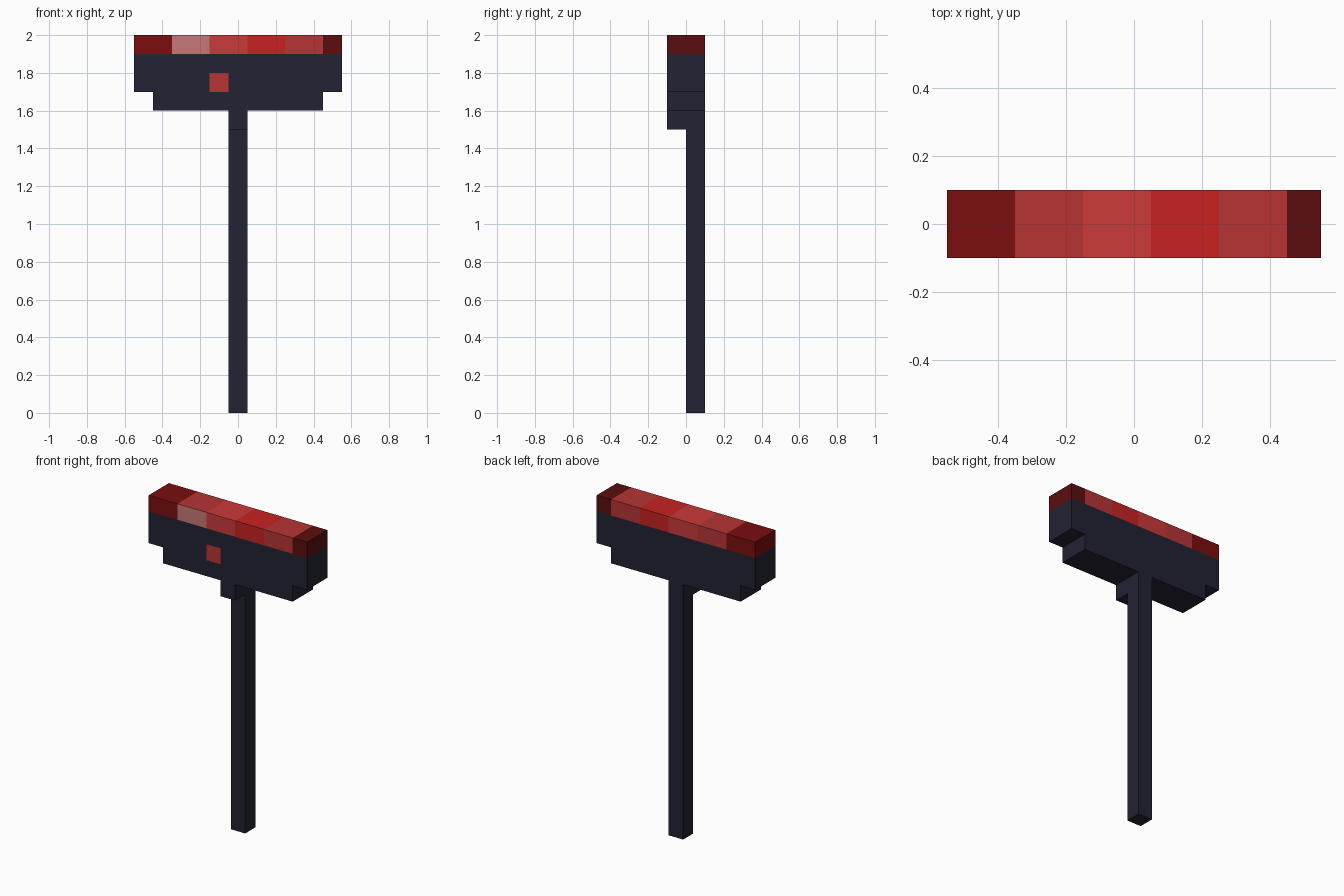
import bpy, bmesh
from mathutils import Vector

if "Cube" in bpy.data.objects:
    bpy.data.objects.remove(bpy.data.objects["Cube"])


def material(name, hex_code):
    srgb = [int(hex_code[i:i + 2], 16) / 255 for i in (0, 2, 4)]
    lin = [c / 12.92 if c <= 0.04045 else ((c + 0.055) / 1.055) ** 2.4 for c in srgb]
    m = bpy.data.materials.new(name)
    m.diffuse_color = (*lin, 1)
    m.use_nodes = True
    m.node_tree.nodes["Principled BSDF"].inputs["Base Color"].default_value = m.diffuse_color
    return m


frame = material("dark frame", "222233")
maroon = material("maroon", "7B0D0D")
deep_maroon = material("deep maroon", "5A0D0D")
soft_red = material("soft red", "B73434")
light_red = material("light red", "CA3A3A")
bright_red = material("bright red", "C82222")
pink = material("pale pink", "C87878")


def extrude_profile(name, points, depth, mats, cuts=(), rule=None):
    """Extrude a closed profile by a vector, slice it at planes, colour faces by rule."""
    bm = bmesh.new()
    face = bm.faces.new([bm.verts.new(p) for p in points])
    ext = bmesh.ops.extrude_face_region(bm, geom=[face], use_keep_orig=True)
    verts = [g for g in ext["geom"] if isinstance(g, bmesh.types.BMVert)]
    bmesh.ops.translate(bm, verts=verts, vec=depth)
    bmesh.ops.recalc_face_normals(bm, faces=bm.faces[:])
    for co, no in cuts:
        bmesh.ops.bisect_plane(bm, geom=bm.verts[:] + bm.edges[:] + bm.faces[:],
                               plane_co=co, plane_no=no, dist=1e-5)
    bm.normal_update()
    if rule:
        for f in bm.faces:
            f.material_index = rule(f.calc_center_bounds(), f.normal)
    mesh = bpy.data.meshes.new(name)
    bm.to_mesh(mesh)
    bm.free()
    for m in mats:
        mesh.materials.append(m)
    obj = bpy.data.objects.new(name, mesh)
    bpy.context.collection.objects.link(obj)
    return obj


X, Z = Vector((1, 0, 0)), Vector((0, 0, 1))

# Pole with the small forward bracket under the head
extrude_profile("pole", [(-0.05, y, z) for y, z in
                [(0, 0), (0.1, 0), (0.1, 1.6), (-0.1, 1.6), (-0.1, 1.5), (0, 1.5)]],
                (0.1, 0, 0), [frame])

# Stepped head, with a red square cut into its front face
half = [(0.45, 1.6), (0.45, 1.7), (0.55, 1.7), (0.55, 1.9)]
outline = half + [(-x, z) for x, z in reversed(half)]


def head_rule(c, n):
    return int(n.y < -0.5 and -0.15 < c.x < -0.05 and 1.7 < c.z < 1.8)


extrude_profile("head", [(x, -0.1, z) for x, z in outline], (0, 0.2, 0), [frame, soft_red],
                [(X * -0.15, X), (X * -0.05, X), (Z * 1.7, Z), (Z * 1.8, Z)], head_rule)

# Red top strip in six segments; the second is paler on the front only
edges = [-0.35, -0.15, 0.05, 0.25, 0.45]


def strip_rule(c, n):
    i = sum(c.x > e for e in edges)
    return 6 if i == 1 and n.y < -0.5 else i


extrude_profile("top_strip", [(x, -0.1, z) for x, z in
                [(-0.55, 1.9), (0.55, 1.9), (0.55, 2.0), (-0.55, 2.0)]], (0, 0.2, 0),
                [maroon, soft_red, light_red, bright_red, soft_red, deep_maroon, pink],
                [(X * e, X) for e in edges], strip_rule)
